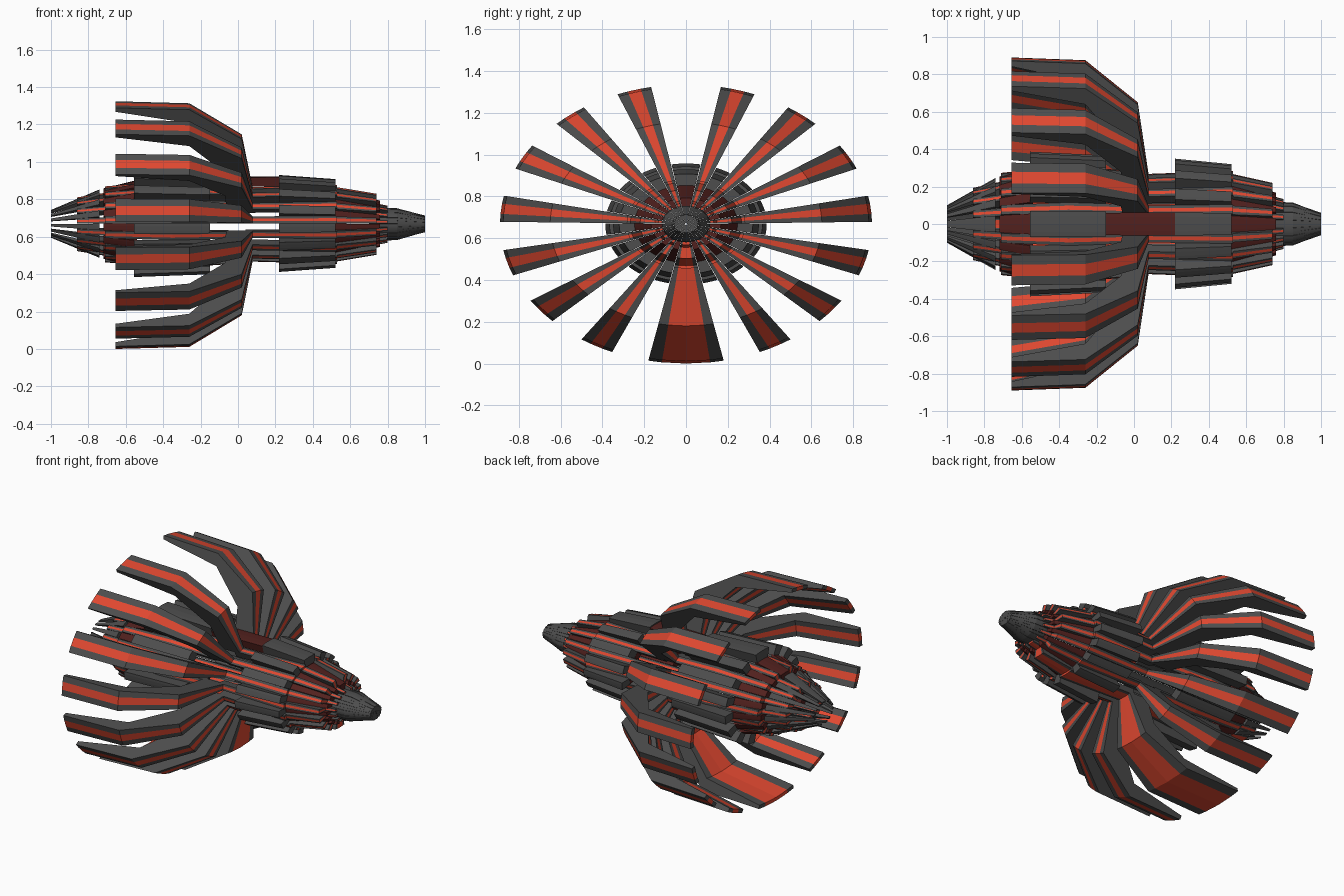
import bpy, bmesh, math

if "Cube" in bpy.data.objects:
    bpy.data.objects.remove(bpy.data.objects["Cube"])

CZ, WIDE = 0.668, 1.333        # axis height, sideways stretch of the round section
HALF, STRIPE = 5.4, 2.1        # half angles of a blade and of its painted stripe


def material(name, rgb):
    m = bpy.data.materials.new(name)
    m.diffuse_color = (*rgb, 1)
    m.use_nodes = True
    m.node_tree.nodes["Principled BSDF"].inputs["Base Color"].default_value = m.diffuse_color
    return m


GREY = material("dark grey", (0.075, 0.075, 0.075))
RED = material("orange red", (0.75, 0.065, 0.03))
MAROON = material("maroon", (0.085, 0.015, 0.013))


def blade(bm, outer, inner, centre, cuts, striped):
    """Sweep a side profile (x, radius) through a small angle about the x axis."""
    prof = outer + inner[::-1]
    n, m = len(prof), len(outer)
    rows = []
    for c in cuts:
        a = math.radians(centre + c)
        rows.append([bm.verts.new((x, WIDE * r * math.sin(a), CZ + r * math.cos(a)))
                     for x, r in prof])
    faces = []
    for i in range(len(rows) - 1):
        for j in range(n):
            k = (j + 1) % n
            f = bm.faces.new((rows[i][j], rows[i][k], rows[i + 1][k], rows[i + 1][j]))
            # the stripe is every segment except the first and last
            f.material_index = 1 if striped and 0 < i < len(rows) - 2 else 0
            faces.append(f)
    for row in (rows[0], rows[-1]):
        for j in range(m - 1):
            faces.append(bm.faces.new((row[j], row[j + 1], row[n - 2 - j], row[n - 1 - j])))
    bmesh.ops.recalc_face_normals(bm, faces=faces)


def ring(name, outer, inner, kind, mat=GREY, striped=False, only_top=False):
    """Mirrored ring of blades. Kind A follows the wings, kind B fills between them."""
    bm = bmesh.new()
    single = [-HALF, -STRIPE, STRIPE, HALF]
    if kind == "A":
        for k in range(7):
            for s in (1, -1):
                blade(bm, outer, inner, s * (16.2 + 22.5 * k), single, striped)
        blade(bm, outer, inner, 180, [-11.7, -7.5, 0, 7.5, 11.7], striped)
    else:
        blade(bm, outer, inner, 0, [-10.35, -6.5, 0, 6.5, 10.35], striped)
        if not only_top:
            for k in range(1, 8):
                for s in (1, -1):
                    blade(bm, outer, inner, s * (4.95 + 22.5 * k), single, striped)
    me = bpy.data.meshes.new(name)
    bm.to_mesh(me)
    bm.free()
    me.materials.append(mat)
    me.materials.append(RED)
    ob = bpy.data.objects.new(name, me)
    bpy.context.collection.objects.link(ob)


def shell(name, pts, thick, kind, **kw):
    ring(name, pts, [(x, max(r - thick, 0.004)) for x, r in pts], kind, **kw)


# Swept wings
ring("wings",
     [(-0.655, 0.668), (-0.26, 0.657), (0.02, 0.488), (0.08, 0.19)],
     [(-0.655, 0.645), (-0.26, 0.58), (-0.07, 0.38), (-0.06, 0.19)],
     "A", striped=True)

# Front hull
shell("front_hull_ribs", [(0.04, 0.20), (0.22, 0.205), (0.53, 0.213)], 0.05, "A", striped=True)
shell("front_armour", [(0.22, 0.262), (0.52, 0.24)], 0.06, "B")
shell("front_inner_armour", [(0.22, 0.20), (0.52, 0.19)], 0.04, "B", mat=MAROON)
shell("neck_ribs", [(0.50, 0.205), (0.74, 0.165)], 0.07, "A", striped=True)
shell("neck_panels", [(0.50, 0.19), (0.76, 0.125)], 0.06, "B", mat=MAROON)
shell("top_panel", [(-0.16, 0.25), (0.22, 0.255)], 0.05, "B", mat=MAROON, only_top=True)

# Nose
shell("nose_ribs", [(0.70, 0.12), (0.80, 0.10)], 0.06, "A", striped=True)
shell("nose_fins", [(0.72, 0.09), (0.85, 0.086), (1.0, 0.042)], 0.09, "A")
shell("nose_fillers", [(0.72, 0.088), (0.85, 0.084), (1.0, 0.045)], 0.09, "B")

# Rear hull
shell("rear_hull_ribs", [(-0.71, 0.205), (-0.35, 0.235), (-0.05, 0.215)], 0.05, "A", striped=True)
shell("rear_armour", [(-0.555, 0.29), (-0.15, 0.275)], 0.06, "B")
shell("rear_panels", [(-0.72, 0.19), (-0.54, 0.235)], 0.05, "B", mat=MAROON)
shell("tail_ribs", [(-0.86, 0.145), (-0.68, 0.175)], 0.05, "A", striped=True)

# Tail spikes
ring("tail_spikes", [(-1.0, 0.075), (-0.74, 0.185)], [(-1.0, 0.066), (-0.74, 0.15)], "B")
